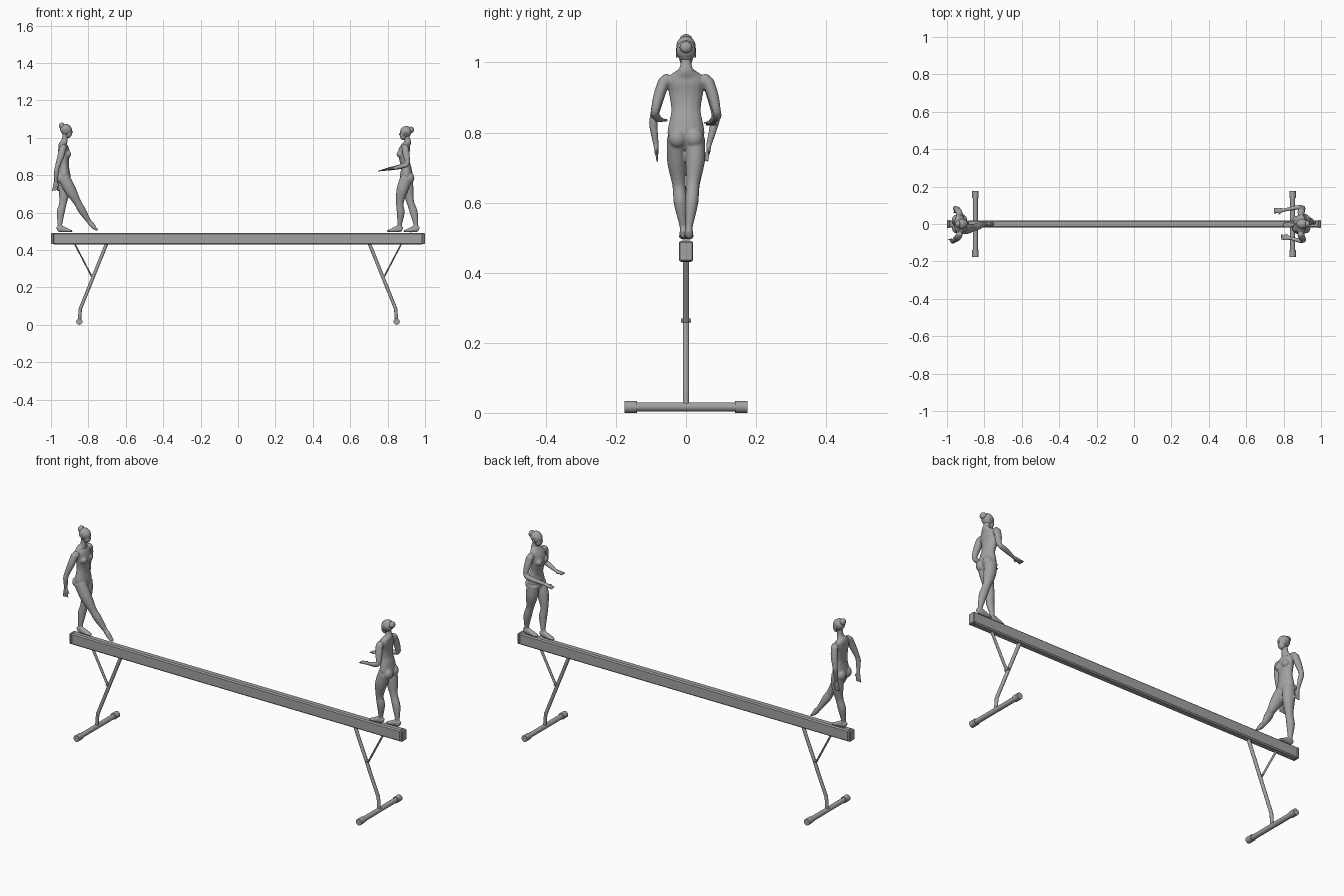
import bpy, bmesh, math
from mathutils import Vector, Matrix

cube = bpy.data.objects.get("Cube")
if cube:
    bpy.data.objects.remove(cube)

GREY = (0.36, 0.36, 0.36, 1)
grey = bpy.data.materials.new("plain_grey")
grey.use_nodes = True
grey.diffuse_color = GREY
grey.node_tree.nodes["Principled BSDF"].inputs["Base Color"].default_value = GREY


def finish(name, bm, smooth=True):
    """Turn a bmesh into a named grey object."""
    bmesh.ops.recalc_face_normals(bm, faces=bm.faces)
    mesh = bpy.data.meshes.new(name)
    bm.to_mesh(mesh)
    bm.free()
    mesh.materials.append(grey)
    ob = bpy.data.objects.new(name, mesh)
    bpy.context.collection.objects.link(ob)
    if smooth:
        bpy.ops.object.select_all(action="DESELECT")
        ob.select_set(True)
        bpy.context.view_layer.objects.active = ob
        bpy.ops.object.shade_smooth_by_angle(angle=math.radians(35))
    return ob


def soften(sections, steps):
    """Catmull-Rom interpolation of (x, y, z, half_width, half_depth)."""
    pts = [sections[0]] + list(sections) + [sections[-1]]
    out = []
    for a, b, c, d in zip(pts, pts[1:], pts[2:], pts[3:]):
        for k in range(steps):
            t = k / steps
            out.append([0.5 * (2 * q + (r - p) * t + (2 * p - 5 * q + 4 * r - s) * t * t
                               + (3 * q - p - 3 * r + s) * t ** 3)
                        for p, q, r, s in zip(a, b, c, d)])
    return out + [list(sections[-1])]


def loft(bm, sections, steps=4, sides=16):
    """Skin elliptical rings along a path."""
    secs = soften(sections, steps)
    rings = []
    for i, s in enumerate(secs):
        t = Vector(secs[min(i + 1, len(secs) - 1)][:3]) - Vector(secs[max(i - 1, 0)][:3])
        t.normalize()
        side = Vector((0, 1, 0))
        side = (side - t * side.dot(t)).normalized()
        deep = t.cross(side)
        angles = [math.tau * k / sides for k in range(sides)]
        rings.append([bm.verts.new(Vector(s[:3]) + side * s[3] * math.cos(a) + deep * s[4] * math.sin(a))
                      for a in angles])
    for r, q in zip(rings, rings[1:]):
        for k in range(sides):
            j = (k + 1) % sides
            bm.faces.new((r[k], r[j], q[j], q[k]))
    bm.faces.new(rings[0][::-1])
    bm.faces.new(rings[-1])


def ball(bm, centre, size):
    m = Matrix.Translation(centre) @ Matrix.Diagonal((*size, 1))
    bmesh.ops.create_uvsphere(bm, u_segments=24, v_segments=16, radius=1, matrix=m)


def rod_y(bm, x, y, z, radius, length):
    m = Matrix.Translation((x, y, z)) @ Matrix.Rotation(math.pi / 2, 4, "X")
    bmesh.ops.create_cone(bm, cap_ends=True, segments=20, radius1=radius, radius2=radius,
                          depth=length, matrix=m)


def box(name, centre, size, bevel):
    bm = bmesh.new()
    bmesh.ops.create_cube(bm, size=1, matrix=Matrix.Translation(centre) @ Matrix.Diagonal((*size, 1)))
    bmesh.ops.bevel(bm, geom=bm.edges[:], offset=bevel, segments=1, affect="EDGES")
    return finish(name, bm, False)


def mirror_x(ob):
    ob.modifiers.new("mirror", "MIRROR").use_axis[0] = True


# Beam with end caps
box("beam", (0, 0, 0.461), (1.98, 0.037, 0.062), 0.006)
mirror_x(box("beam_end_cap", (0.992, 0, 0.461), (0.016, 0.041, 0.058), 0.004))

# Folding stands, one at each end
bm = bmesh.new()
loft(bm, [(0.70, 0, 0.44, 0.009, 0.009), (0.843, 0, 0.085, 0.009, 0.009),
          (0.848, 0, 0.02, 0.009, 0.009)], steps=1)
mirror_x(finish("stand_leg", bm))

bm = bmesh.new()
loft(bm, [(0.877, 0, 0.44, 0.009, 0.004), (0.783, 0, 0.26, 0.009, 0.004)], steps=1)
rod_y(bm, 0.779, 0, 0.264, 0.006, 0.028)
mirror_x(finish("stand_brace", bm))

bm = bmesh.new()
rod_y(bm, 0.848, 0, 0.017, 0.013, 0.34)
mirror_x(finish("stand_foot_bar", bm))

bm = bmesh.new()
for y in (-0.158, 0.158):
    rod_y(bm, 0.848, y, 0.017, 0.017, 0.036)
mirror_x(finish("stand_foot_grips", bm))


def limb(bm, joints, sizes):
    loft(bm, [(*j, *s) for j, s in zip(joints, sizes)])


THIGH_TO_ANKLE = [(0.027, 0.033), (0.028, 0.031), (0.019, 0.020), (0.019, 0.021), (0.011, 0.012), (0.010, 0.011)]
ARM = [(0.017, 0.019), (0.016, 0.018), (0.012, 0.013), (0.012, 0.013), (0.008, 0.009)]


def flat_foot(bm, x, y):
    limb(bm, [(x - 0.016, y, 0.510), (x, y, 0.514), (x + 0.028, y, 0.508),
              (x + 0.05, y, 0.503), (x + 0.066, y, 0.5)],
         [(0.009, 0.012), (0.012, 0.019), (0.013, 0.014), (0.014, 0.008), (0.009, 0.005)])


def hand(bm, wrist, along, wide):
    """Flat palm, four fingers and a thumb."""
    w, along, wide = Vector(wrist), Vector(along).normalized(), Vector(wide)
    palm_end = w + along * 0.028
    flat = (0.013, 0.006) if abs(wide.y) > 0.5 else (0.006, 0.013)
    limb(bm, [w, w + along * 0.015, palm_end], [(0.008, 0.008), flat, flat])
    roots = [(palm_end + wide * 0.0068 * (i - 1.5), along + wide * 0.1 * (i - 1.5), 0.03) for i in range(4)]
    roots.append((w + along * 0.008 + wide * 0.008, along + wide * 0.7, 0.026))
    for root, way, length in roots:
        root = root - way * 0.005
        limb(bm, [root, root + way * length], [(0.004, 0.004), (0.003, 0.003)])


def figure(name, origin, turn, chest, head_at, bun_at, legs, feet, arms, hands):
    """Gymnast facing local +x, lofted in pieces and fused into one skin."""
    place = Matrix.Translation((origin, 0, 0)) @ Matrix.Rotation(turn, 4, "Z")
    bm = bmesh.new()
    hx, hz = head_at
    limb(bm, [(0, 0, 0.752), (0, 0, 0.772), (0, 0, 0.80), (0, 0, 0.835), (chest * 0.4, 0, 0.862),
              (chest * 0.8, 0, 0.89), (chest, 0, 0.92), (chest * 0.8 - 0.004, 0, 0.945),
              (chest * 0.6 - 0.008, 0, 0.962), (hx - 0.014, 0, 0.977), (hx - 0.010, 0, 0.995),
              (hx - 0.004, 0, hz)],
         [(0.018, 0.018), (0.044, 0.030), (0.053, 0.034), (0.047, 0.028), (0.042, 0.026),
          (0.045, 0.028), (0.050, 0.031), (0.053, 0.028), (0.046, 0.022), (0.024, 0.018),
          (0.016, 0.016), (0.015, 0.016)])
    for s in (-1, 1):
        ball(bm, (-0.018, s * 0.024, 0.785), (0.025, 0.026, 0.029))
        ball(bm, (chest + 0.02, s * 0.024, 0.912), (0.018, 0.020, 0.019))
        ball(bm, (chest * 0.8 - 0.004, s * 0.056, 0.948), (0.018, 0.018, 0.019))
    for leg in legs:
        limb(bm, leg, THIGH_TO_ANKLE)
    feet(bm)
    for arm, (along, wide) in zip(arms, hands):
        limb(bm, arm, ARM)
        hand(bm, arm[-1], along, wide)
    bm.transform(place)
    body = finish(name + "_body", bm, False)
    fuse = body.modifiers.new("fuse", "REMESH")
    fuse.mode, fuse.voxel_size, fuse.use_smooth_shade = "VOXEL", 0.0032, True
    relax = body.modifiers.new("relax", "SMOOTH")
    relax.factor, relax.iterations = 0.5, 4

    # Head with jaw, nose and ears
    bm = bmesh.new()
    ball(bm, (hx - 0.002, 0, hz + 0.004), (0.030, 0.026, 0.030))
    ball(bm, (hx + 0.009, 0, hz - 0.014), (0.019, 0.019, 0.025))
    ball(bm, (hx + 0.027, 0, hz - 0.007), (0.006, 0.004, 0.007))
    for s in (-1, 1):
        ball(bm, (hx - 0.003, s * 0.026, hz - 0.004), (0.006, 0.003, 0.009))
    bm.transform(place)
    finish(name + "_head", bm)

    # Pulled-back hair and bun
    bm = bmesh.new()
    ball(bm, (hx - 0.006, 0, hz + 0.008), (0.029, 0.0275, 0.029))
    ball(bm, (bun_at[0], 0, bun_at[1]), (0.015, 0.018, 0.017))
    bm.transform(place)
    finish(name + "_hair_bun", bm)


# Gymnast stepping forward with a pointed toe
def stepping_feet(bm):
    flat_foot(bm, -0.022, 0.006)
    limb(bm, [(0.133, 0, 0.553), (0.148, 0, 0.536), (0.165, 0, 0.516), (0.18, 0, 0.506)],
         [(0.010, 0.012), (0.012, 0.014), (0.013, 0.009), (0.008, 0.004)])


figure("stepping_gymnast", -0.93, 0, 0.0, (0.014, 1.038), (-0.012, 1.064),
       [[(0, 0.027, 0.785), (0.002, 0.026, 0.72), (-0.006, 0.02, 0.65), (-0.018, 0.016, 0.60),
         (-0.022, 0.008, 0.535), (-0.022, 0.007, 0.512)],
        [(0, -0.027, 0.785), (0.034, -0.026, 0.72), (0.073, -0.02, 0.652), (0.096, -0.012, 0.612),
         (0.133, 0, 0.553), (0.142, 0, 0.542)]],
       stepping_feet,
       [[(-0.006, 0.062, 0.948), (-0.014, 0.076, 0.90), (-0.026, 0.085, 0.848), (-0.024, 0.08, 0.82),
         (-0.02, 0.066, 0.768)],
        [(-0.006, -0.062, 0.948), (-0.018, -0.078, 0.90), (-0.036, -0.091, 0.845), (-0.04, -0.093, 0.82),
         (-0.044, -0.086, 0.768)]],
       [((0, -0.1, -1), (1, 0, 0)), ((-0.1, 0.08, -1), (1, 0, 0))])


# Gymnast waiting with both forearms held out
def waiting_feet(bm):
    flat_foot(bm, 0.037, 0.006)
    flat_foot(bm, -0.052, -0.008)


figure("waiting_gymnast", 0.90, math.pi, 0.014, (0.006, 1.026), (-0.026, 1.043),
       [[(0, 0.027, 0.785), (0.022, 0.026, 0.72), (0.035, 0.02, 0.65), (0.030, 0.016, 0.60),
         (0.036, 0.008, 0.535), (0.037, 0.007, 0.512)],
        [(0, -0.027, 0.785), (-0.008, -0.026, 0.72), (-0.022, -0.02, 0.655), (-0.040, -0.016, 0.60),
         (-0.051, -0.009, 0.535), (-0.052, -0.008, 0.512)]],
       waiting_feet,
       [[(0.007, 0.062, 0.948), (0.0, 0.077, 0.905), (-0.005, 0.088, 0.862), (0.018, 0.088, 0.85),
         (0.062, 0.076, 0.838)],
        [(0.007, -0.062, 0.948), (0.002, -0.077, 0.905), (0.0, -0.088, 0.858), (0.03, -0.088, 0.846),
         (0.10, -0.074, 0.832)]],
       [((1, -0.1, -0.1), (0, -1, 0)), ((1, 0.05, -0.2), (0, 1, 0))])
